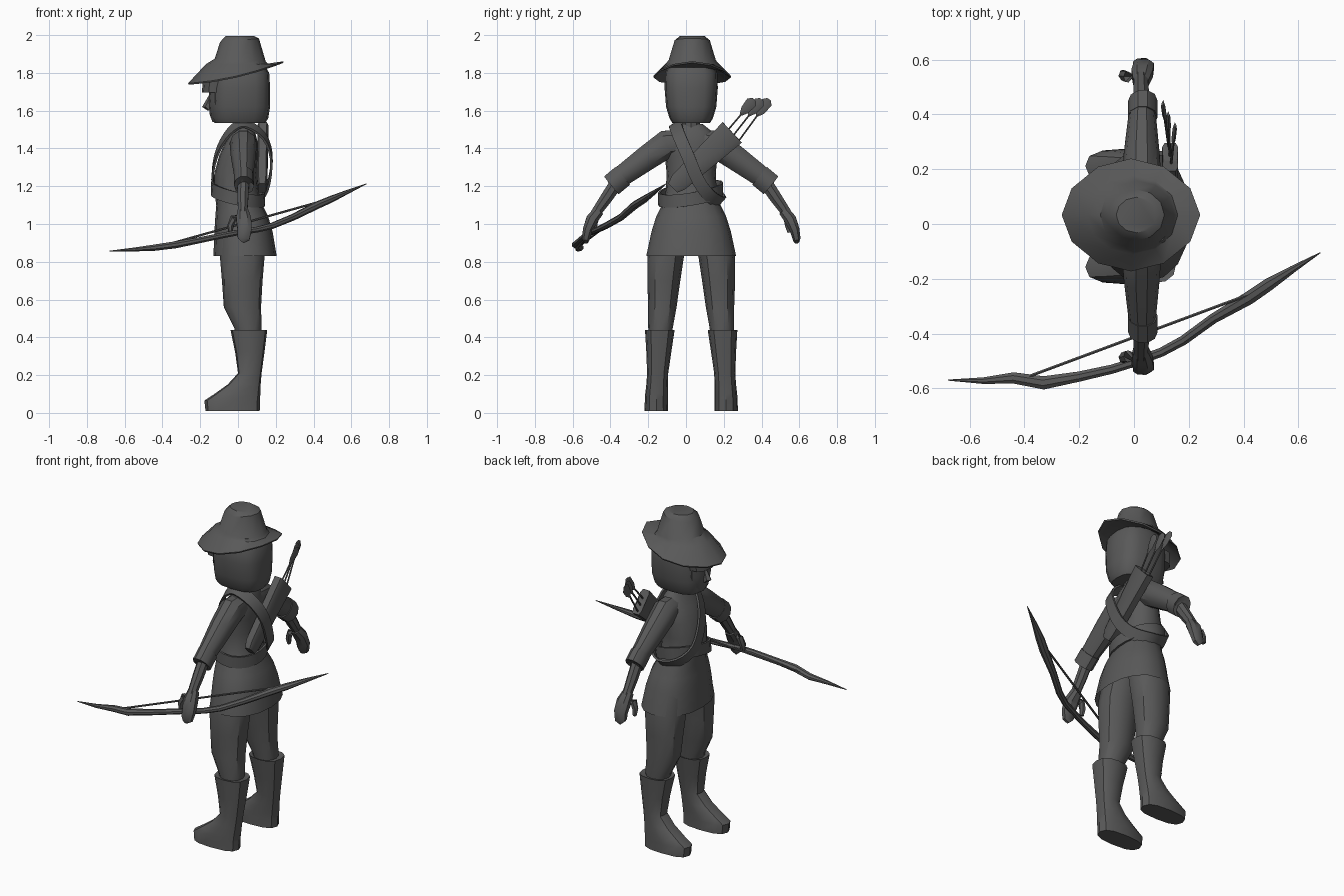
import bpy, bmesh, math
from mathutils import Vector

MID = 0.0275  # body symmetry plane in y; the figure faces -x
grey = bpy.data.materials.new("dark grey")
grey.diffuse_color = (0.1, 0.1, 0.1, 1)


def skin(name, rings, cap0=True, cap1=True, closed=False):
    """Join rings of points into one surface."""
    bm = bmesh.new()
    rows = [[bm.verts.new(p) for p in r] for r in rings]
    n = len(rows[0])
    pairs = list(zip(rows, rows[1:])) + ([(rows[-1], rows[0])] if closed else [])
    for a, b in pairs:
        for i in range(n):
            j = (i + 1) % n
            bm.faces.new((a[i], a[j], b[j], b[i]))
    if not closed:
        if cap0:
            bm.faces.new(rows[0][::-1])
        if cap1:
            bm.faces.new(rows[-1])
    bmesh.ops.recalc_face_normals(bm, faces=bm.faces)
    me = bpy.data.meshes.new(name)
    bm.to_mesh(me)
    bm.free()
    me.materials.append(grey)
    ob = bpy.data.objects.new(name, me)
    bpy.context.collection.objects.link(ob)
    bpy.ops.object.select_all(action='DESELECT')
    ob.select_set(True)
    bpy.context.view_layer.objects.active = ob
    bpy.ops.object.shade_smooth_by_angle(angle=math.radians(35))
    return ob


def oval(c, u, v, n=12, e=1.0):
    """Superellipse ring; e below 1 is boxier, above 1 more pointed."""
    pts = []
    for i in range(n):
        a = math.tau * (i + 0.5 * (n == 8)) / n
        s, t = math.cos(a), math.sin(a)
        s, t = (math.copysign(abs(k) ** e, k) for k in (s, t))
        pts.append(Vector(c) + u * s + v * t)
    return pts


def stack(name, levels, n=12, e=1.0, **kw):
    """Horizontal sections: (z, x_min, x_max, y_min, y_max)."""
    return skin(name, [oval(((a + b) / 2, (c + d) / 2, z), Vector(((b - a) / 2, 0, 0)),
                            Vector((0, (d - c) / 2, 0)), n, e) for z, a, b, c, d in levels], **kw)


def tube(name, stations, n=8, e=1.0, ref=(1, 0, 0)):
    """Sections square to a path: (x, y, z, radius along ref, other radius)."""
    P = [Vector(s[:3]) for s in stations]
    rings = []
    for i, s in enumerate(stations):
        t = (P[min(i + 1, len(P) - 1)] - P[max(i - 1, 0)]).normalized()
        r = Vector(ref)
        u = (r - t * r.dot(t)).normalized()
        rings.append(oval(P[i], u * s[3], t.cross(u) * s[4], n, e))
    return skin(name, rings)


def flip(stations):
    return [(s[0], 2 * MID - s[1], *s[2:]) for s in stations]


def flip_stack(levels):
    return [(z, a, b, 2 * MID - d, 2 * MID - c) for z, a, b, c, d in levels]


# legs and boots
leg = [(0.40, -0.01, 0.12, -0.195, -0.075), (0.45, -0.02, 0.125, -0.20, -0.07),
       (0.56, -0.075, 0.122, -0.20, -0.05), (0.70, -0.085, 0.13, -0.205, -0.03),
       (0.82, -0.095, 0.14, -0.205, -0.012), (0.95, -0.09, 0.13, -0.18, 0.02)]
boot = [(0.01, -0.172, 0.115, -0.22, -0.095), (0.065, -0.178, 0.117, -0.218, -0.096),
        (0.10, -0.125, 0.118, -0.216, -0.096), (0.15, -0.055, 0.12, -0.21, -0.096),
        (0.21, 0.0, 0.125, -0.206, -0.094), (0.32, -0.015, 0.14, -0.21, -0.078),
        (0.44, -0.04, 0.155, -0.217, -0.06), (0.435, -0.02, 0.13, -0.20, -0.07)]
for side, f in (("right", lambda s: s), ("left", flip_stack)):
    stack(side + "_leg", f(leg), 12, 0.9)
    stack(side + "_boot", f(boot), 12, 0.75)

# tunic: flared skirt, waist, chest and shoulders
tunic = [(0.83, -0.13, 0.205, 0.238), (0.96, -0.125, 0.183, 0.21), (1.04, -0.12, 0.16, 0.185),
         (1.10, -0.115, 0.13, 0.155), (1.17, -0.125, 0.11, 0.135), (1.27, -0.125, 0.10, 0.13),
         (1.36, -0.10, 0.105, 0.14), (1.43, -0.07, 0.105, 0.14), (1.49, -0.025, 0.09, 0.11),
         (1.53, 0.0, 0.07, 0.06)]
stack("tunic", [(z, a, b, MID - r, MID + r) for z, a, b, r in tunic], 16, 0.9, cap0=False)
stack("neck", [(1.48, -0.02, 0.08, MID - 0.05, MID + 0.05),
               (1.62, -0.02, 0.08, MID - 0.05, MID + 0.05)], 10)

# arms and hands
sleeve = [(0.03, -0.03, 1.43, 0.065, 0.07), (0.028, -0.10, 1.425, 0.072, 0.078),
          (0.028, -0.20, 1.355, 0.066, 0.07), (0.03, -0.345, 1.25, 0.05, 0.058)]
cuff = [(0.032, -0.335, 1.255, 0.054, 0.064), (0.032, -0.395, 1.205, 0.054, 0.064),
        (0.03, -0.39, 1.21, 0.035, 0.04)]
forearm = [(0.028, -0.36, 1.23, 0.033, 0.038), (0.026, -0.42, 1.14, 0.031, 0.035),
           (0.025, -0.48, 1.055, 0.026, 0.028)]
palm = [(0.025, -0.462, 1.07, 0.03, 0.03), (0.03, -0.497, 1.025, 0.042, 0.034),
        (0.035, -0.52, 0.97, 0.04, 0.028), (0.028, -0.53, 0.925, 0.036, 0.022),
        (0.015, -0.53, 0.91, 0.02, 0.015)]
thumb = [(0.02, -0.49, 1.04, 0.02, 0.022), (-0.025, -0.482, 1.03, 0.02, 0.022),
         (-0.04, -0.488, 0.99, 0.017, 0.02), (-0.04, -0.495, 0.955, 0.011, 0.014)]
for side, f in (("right", lambda s: s), ("left", flip)):
    tube(side + "_sleeve", f(sleeve), 10)
    tube(side + "_cuff", f(cuff), 10)
    tube(side + "_forearm", f(forearm), 8)
    tube(side + "_palm", f(palm), 8, 0.8)
    tube(side + "_thumb", f(thumb), 6, ref=(1, 0, 0.5))

# hair, face, nose and fringe
hair = [(1.535, -0.125, 0.145, 0.10), (1.56, -0.138, 0.16, 0.115), (1.62, -0.14, 0.17, 0.133),
        (1.72, -0.14, 0.17, 0.141), (1.80, -0.13, 0.165, 0.138), (1.86, -0.10, 0.13, 0.11)]
stack("hair", [(z, a, b, MID - r, MID + r) for z, a, b, r in hair], 16, 0.7)
face = [(1.54, -0.135, 0, 0.05), (1.58, -0.15, 0, 0.08), (1.65, -0.156, 0, 0.10), (1.74, -0.15, 0, 0.10)]
stack("face", [(z, a, b, MID - r, MID + r) for z, a, b, r in face], 12, 0.8)
stack("nose", [(1.60, -0.16, -0.12, MID - 0.02, MID + 0.02), (1.62, -0.19, -0.12, MID - 0.022, MID + 0.022),
               (1.68, -0.155, -0.12, MID - 0.01, MID + 0.01)], 6)
stack("fringe", [(1.695, -0.192, 0, MID - 0.10, MID + 0.10), (1.76, -0.185, 0, MID - 0.11, MID + 0.11)], 12, 0.7)

# hat: tilted brim running into a tapered crown
def hat_ring(cx, rx, ry, height, e=1.0):
    ring = oval((cx, 0.033, 0), Vector((rx, 0, 0)), Vector((0, ry, 0)), 12, e)
    for p in ring:
        p.z = height(p.x)
    return ring


def brim(x):
    return 1.785 + 0.237 * x + 0.33 * x * x


skin("hat", [
    hat_ring(0, 0.13, 0.12, lambda x: 1.835),
    hat_ring(0, 0.16, 0.14, lambda x: 1.822 + 0.04 * x),
    hat_ring(-0.011, 0.25, 0.203, lambda x: brim(x) - 0.008, 1.08),
    hat_ring(-0.011, 0.253, 0.206, brim, 1.08),
    hat_ring(-0.005, 0.165, 0.143, lambda x: 1.846),
    hat_ring(0.012, 0.135, 0.125, lambda x: 1.868 - 0.06 * x),
    hat_ring(0.008, 0.103, 0.093, lambda x: 1.972 + 0.09 * x),
    hat_ring(0.01, 0.075, 0.065, lambda x: 1.995)])


# belt and shoulder strap
def band(name, centres, half, thick, centre, weight):
    rings, n = [], len(centres)
    for i, p in enumerate(centres):
        t = (centres[(i + 1) % n] - centres[i - 1]).normalized()
        d = p - centre
        o = Vector([a * b for a, b in zip(d, weight)])
        o = (o - t * o.dot(t)).normalized()
        w = t.cross(o) * half
        rings.append([p + w, p + w + o * thick, p - w + o * thick, p - w])
    skin(name, rings, closed=True)


def loop(pts, k=3):
    """Closed smooth curve through the points."""
    P, out = [Vector(p) for p in pts], []
    n = len(P)
    for i in range(n):
        a, b, c, d = P[i - 1], P[i], P[(i + 1) % n], P[(i + 2) % n]
        for j in range(k):
            t = j / k
            out.append(0.5 * (2 * b + (c - a) * t + (2 * a - 5 * b + 4 * c - d) * t * t
                              + (3 * b - a - 3 * c + d) * t ** 3))
    return out


belt = oval((0, 0.025, 0), Vector((0.132, 0, 0)), Vector((0, 0.16, 0)), 20)
for p in belt:
    p.z = 1.16 - 0.22 * p.x + 0.17 * (p.y - 0.025)
band("belt", belt, 0.034, 0.012, Vector((0, 0.025, 1.16)), (1, 1, 0))
strap = loop([(0.04, -0.055, 1.525), (0.13, -0.035, 1.465), (0.17, 0.01, 1.36), (0.16, 0.065, 1.23),
              (0.12, 0.125, 1.15), (0.04, 0.18, 1.12), (-0.07, 0.165, 1.15), (-0.125, 0.10, 1.22),
              (-0.118, 0.03, 1.33), (-0.08, -0.02, 1.43), (-0.02, -0.05, 1.505)])
band("shoulder_strap", strap, 0.034, 0.012, Vector((0.015, 0.03, 1.33)), (1, 0.6, 0.4))

# quiver with three fletched arrows
tube("quiver", [(0.128, -0.07, 1.19, 0.022, 0.035), (0.128, -0.04, 1.22, 0.028, 0.052),
                (0.132, 0.245, 1.485, 0.03, 0.077), (0.132, 0.23, 1.472, 0.024, 0.066)], 8, 0.4)
for i, (x, y, z) in enumerate([(0.15, 0.36, 1.66), (0.125, 0.40, 1.66), (0.105, 0.44, 1.66)]):
    a, b = Vector((0.132, 0.19 + 0.03 * i, 1.46 - 0.03 * i)), Vector((x, y, z))
    d = (b - a).normalized()
    tube(f"arrow_{i}", [(*a, 0.005, 0.005), (*b, 0.005, 0.005)], 6)
    feather = [(0.11, 0.004, 0.006), (0.075, 0.008, 0.024), (0.02, 0.008, 0.03), (0.0, 0.005, 0.012)]
    tube(f"fletching_{i}", [(*(b - d * s), u, v) for s, u, v in feather], 4)

# bow and string held in the right hand
tube("bow", [(-0.68, -0.57, 0.857, 0.002, 0.002), (-0.55, -0.572, 0.865, 0.011, 0.013),
             (-0.44, -0.562, 0.875, 0.018, 0.022), (-0.33, -0.58, 0.89, 0.02, 0.026),
             (-0.20, -0.557, 0.915, 0.017, 0.02), (-0.08, -0.53, 0.94, 0.016, 0.018),
             (0.0, -0.505, 0.955, 0.016, 0.018), (0.10, -0.468, 0.97, 0.016, 0.018),
             (0.18, -0.425, 0.99, 0.017, 0.019), (0.29, -0.345, 1.035, 0.018, 0.02),
             (0.42, -0.27, 1.10, 0.02, 0.026), (0.49, -0.222, 1.13, 0.018, 0.025),
             (0.58, -0.165, 1.17, 0.011, 0.014), (0.68, -0.105, 1.213, 0.002, 0.002)],
     8, ref=(0, 0, 1))
tube("bowstring", [(-0.38, -0.555, 0.89, 0.006, 0.006), (0.44, -0.25, 1.12, 0.006, 0.006)], 6, ref=(0, 0, 1))
